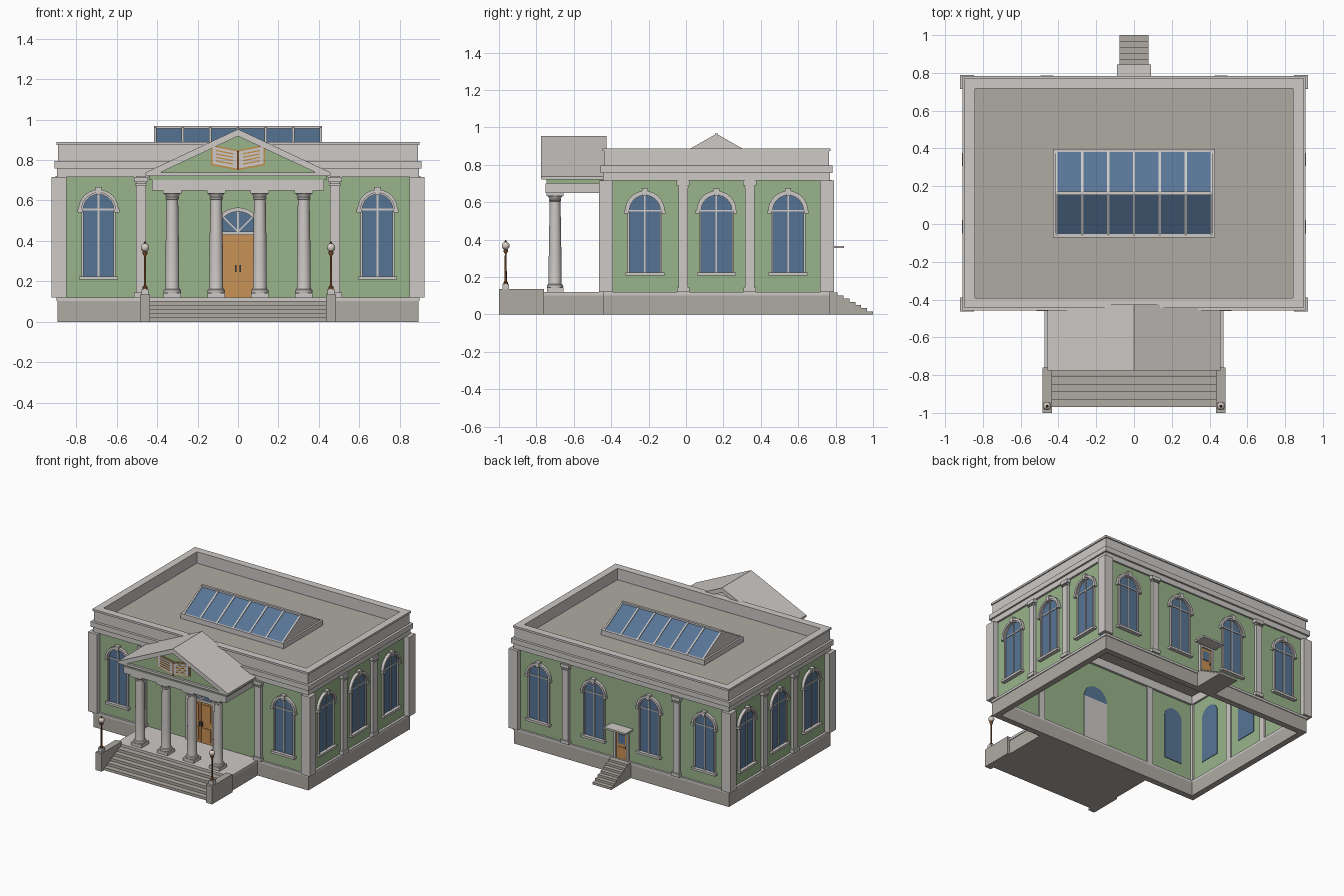
import bpy, bmesh, math
from mathutils import Matrix

if "Cube" in bpy.data.objects:
    bpy.data.objects.remove(bpy.data.objects["Cube"])

def mat(name, r, g, b):
    m = bpy.data.materials.new(name)
    m.diffuse_color = (r, g, b, 1)
    m.use_nodes = True
    m.node_tree.nodes["Principled BSDF"].inputs["Base Color"].default_value = m.diffuse_color
    return m

GREEN = mat("wall_green", .32, .455, .255)
TRIM = mat("light_stone", .61, .585, .565)
STONE = mat("grey_stone", .43, .40, .365)
GLASS = mat("blue_glass", .095, .175, .30)
WOOD = mat("door_wood", .58, .285, .09)
BROWN = mat("brown_metal", .19, .07, .02)
GOLD = mat("gold", .55, .27, .06)
DARK = mat("dark_metal", .10, .10, .12)
GLOBE = mat("lamp_globe", .68, .62, .56)
I = Matrix.Identity(4)
CY, HX, HY = .163, .88, .593          # building centre and wall half sizes

def finish(name, bm, m, M=I):
    bmesh.ops.recalc_face_normals(bm, faces=bm.faces)
    bm.transform(M)
    me = bpy.data.meshes.new(name)
    bm.to_mesh(me)
    bm.free()
    me.materials.append(m)
    ob = bpy.data.objects.new(name, me)
    bpy.context.collection.objects.link(ob)
    return ob

def prism(name, pts, y0, y1, m, M=I):
    """Outline in x,z pushed from y0 to y1."""
    bm = bmesh.new()
    a = [bm.verts.new((x, y0, z)) for x, z in pts]
    b = [bm.verts.new((x, y1, z)) for x, z in pts]
    bm.faces.new(a)
    bm.faces.new(b[::-1])
    for i in range(len(pts)):
        j = (i + 1) % len(pts)
        bm.faces.new((a[i], b[i], b[j], a[j]))
    return finish(name, bm, m, M)

def box(name, x0, x1, y0, y1, z0, z1, m, M=I):
    return prism(name, [(x0, z0), (x1, z0), (x1, z1), (x0, z1)], y0, y1, m, M)

def ring(name, hx, hy, t, z0, z1, m):
    """Rectangular hollow band round the building."""
    bm = bmesh.new()
    L = [[bm.verts.new((sx * (hx - d), CY + sy * (hy - d), z))
          for sx, sy in ((-1, -1), (1, -1), (1, 1), (-1, 1))]
         for d, z in ((0, z0), (0, z1), (t, z1), (t, z0))]
    for k in range(4):
        for i in range(4):
            j, n = (i + 1) % 4, (k + 1) % 4
            bm.faces.new((L[k][i], L[k][j], L[n][j], L[n][i]))
    return finish(name, bm, m)

def lathe(name, prof, x, y, m, n=24):
    bm = bmesh.new()
    R = [[bm.verts.new((x + r * math.cos(2 * math.pi * i / n), y + r * math.sin(2 * math.pi * i / n), z))
          for i in range(n)] for r, z in prof]
    for a, b in zip(R, R[1:]):
        for i in range(n):
            bm.faces.new((a[i], a[(i + 1) % n], b[(i + 1) % n], b[i]))
    bm.faces.new(R[0])
    bm.faces.new(R[-1])
    ob = finish(name, bm, m)
    for p in ob.data.polygons:
        p.use_smooth = len(p.vertices) == 4
    bpy.context.view_layer.objects.active = ob
    ob.select_set(True)
    bpy.ops.object.shade_smooth_by_angle(angle=math.radians(35))
    ob.select_set(False)

def arc(u, z, r, n=16):
    return [(u + r * math.cos(math.pi * i / n), z + r * math.sin(math.pi * i / n)) for i in range(n + 1)]

def arch(u, r, z0, zs):
    return [(u + r, z0)] + arc(u, zs, r) + [(u - r, z0)]

def side(k):
    """Local frame of a wall: x along it, -y outward, y = 0 on its face."""
    return (Matrix.Translation((0, CY, 0)) @ Matrix.Rotation(k * math.pi / 2, 4, 'Z')
            @ Matrix.Translation((0, -(HX if k % 2 else HY), 0)))

def window(M, u, r):
    zs, z0 = .555, .225
    prism("window_glass", arch(u, r, z0, zs), -.004, .024, GLASS, M)
    prism("window_frame", arch(u, r + .01, z0, zs) + arch(u, r, z0, zs)[::-1], -.014, .0, TRIM, M)
    prism("window_hood", arc(u, zs, r + .024) + arc(u, zs, r + .008)[::-1], -.022, .0, TRIM, M)
    prism("keystone", [(u - .011, zs + r - .003), (u + .011, zs + r - .003), (u + .017, zs + r + .036),
                       (u - .017, zs + r + .036)], -.028, 0, TRIM, M)
    box("window_sill", u - r - .022, u + r + .022, -.028, 0, .208, .225, TRIM, M)
    box("mullion", u - .004, u + .004, -.010, 0, z0, zs + r, TRIM, M)
    box("transom", u - r, u + r, -.009, 0, zs - .004, zs + .004, TRIM, M)
    for s in (-1, 1):
        c = u + s * (r + .017)
        box("hood_stop", c - .012, c + .012, -.024, 0, zs - .015, zs + .002, TRIM, M)

def pilaster(M, u):
    box("pilaster_shaft", u - .025, u + .025, -.022, .03, .12, .72, TRIM, M)
    for n, z0, z1, w in (("base", .12, .145, .034), ("cap", .69, .716, .035), ("neck", .675, .683, .029)):
        box("pilaster_" + n, u - w, u + w, -.03, .01, z0, z1, TRIM, M)

# Main shell: plinth, walls, entablature, parapet, roof deck
ring("plinth", .893, .603, .045, 0, .102, STONE)
ring("plinth_cap", .898, .608, .05, .102, .12, TRIM)
ring("walls", HX, HY, .02, .12, .72, GREEN)
ring("frieze", .895, .606, .05, .716, .757, TRIM)
ring("cornice", .908, .62, .06, .757, .795, TRIM)
ring("parapet", .89, .601, .043, .795, .873, TRIM)
ring("parapet_cap", .898, .609, .055, .873, .888, TRIM)
box("roof_deck", -.86, .86, CY - .57, CY + .57, .78, .80, STONE)
for sx in (-1, 1):
    for yc in (-.427, .753):
        box("corner_pilaster", sx * .885 - .037, sx * .885 + .037, yc - .037, yc + .037, .12, .716, TRIM)

# Windows and pilasters on each wall
layout = {0: ([-.69, .69], [-.48, .48], .075), 1: ([-.383, 0, .383], [-.178, .178], .082),
          2: ([-.69, -.23, .23, .69], [-.46, .46], .078), 3: ([-.383, 0, .383], [-.178, .178], .082)}
for k, (wins, pils, r) in layout.items():
    for u in wins:
        window(side(k), u, r)
    for u in pils:
        pilaster(side(k), u)

# Main entrance with fanlight
F = side(0)
box("door_backing", -.10, .10, .002, .024, .12, .445, TRIM, F)
prism("fanlight", arc(0, .445, .10), -.004, .024, GLASS, F)
prism("door_surround", arch(0, .12, .12, .445) + arch(0, .10, .12, .445)[::-1], -.02, 0, TRIM, F)
box("door_lintel", -.10, .10, -.016, 0, .428, .446, TRIM, F)
for a in (45, 90, 135):
    R = Matrix.Translation((0, 0, .445)) @ Matrix.Rotation(math.radians(90 - a), 4, 'Y')
    box("fanlight_bar", -.004, .004, -.01, 0, 0, .10, TRIM, F @ R)
for s in (-1, 1):
    x = s * .05
    box("door_leaf", x - .049, x + .049, -.006, .002, .12, .428, WOOD, F)
    for z0, z1 in ((.14, .235), (.285, .41)):
        box("door_panel", x - .032, x + .032, -.011, -.006, z0, z1, WOOD, F)
    box("door_handle", s * .011 - .004, s * .011 + .004, -.02, -.006, .245, .28, DARK, F)

# Back door, canopy and steps
B = side(2)
box("back_door", -.045, .045, -.006, .024, .12, .325, WOOD, B)
box("back_door_glass", -.028, .028, -.010, -.006, .235, .305, GLASS, B)
box("back_door_panel", -.028, .028, -.010, -.006, .14, .21, WOOD, B)
for s in (-1, 1):
    box("back_door_jamb", s * .052 - .008, s * .052 + .008, -.018, 0, .12, .34, TRIM, B)
box("back_door_head", -.06, .06, -.018, 0, .325, .34, TRIM, B)
box("back_handle", .032, .039, -.016, -.006, .21, .225, DARK, B)
box("back_canopy", -.09, .09, -.089, 0, .354, .367, TRIM, B)
n = 7
pts = [(.76, 0), (.76, .118)]
for i in range(n):
    z, y = .118 * (n - i) / n, .81 + .19 * i / (n - 1)
    pts += [(y, z), (y, .118 * (n - 1 - i) / n)]
prism("back_steps", pts[:-1] + [(1.0, 0)], -.078, .078, STONE, Matrix.Rotation(math.pi / 2, 4, 'Z'))

# Porch floor, front steps and cheek walls
box("porch_base", -.47, .47, -.765, -.43, 0, .102, STONE)
box("porch_floor", -.475, .475, -.77, -.42, .102, .12, TRIM)
for i in range(5):
    box("front_step", -.44, .44, -.81 - .04 * i, -.76, 0, .1 - .02 * i, STONE)
for s in (-1, 1):
    x = s * .46
    box("cheek_wall", x - .025, x + .025, -1.0, -.76, 0, .135, STONE)
    # Lamp post
    box("lamp_base", x - .018, x + .018, -.982, -.946, .135, .163, TRIM)
    lathe("lamp_post", [(.012, .163), (.012, .172), (.006, .18), (.005, .325), (.013, .338), (.013, .348)], x, -.964, BROWN, 12)
    lathe("lamp_globe", [(max(.002, .021 * math.sin(t * math.pi / 10)), .367 - .021 * math.cos(t * math.pi / 10))
                         for t in range(11)], x, -.964, GLOBE, 16)
    lathe("lamp_finial", [(.008, .385), (.006, .39), (.002, .398)], x, -.964, BROWN, 8)

# Columns
for x in (-.325, -.108, .108, .325):
    box("column_block", x - .044, x + .044, -.744, -.656, .12, .143, TRIM)
    lathe("column", [(.042, .143), (.044, .15), (.042, .158), (.036, .162), (.034, .172), (.034, .3), (.029, .605),
                     (.033, .608), (.033, .614), (.03, .617), (.031, .622), (.042, .636)], x, -.70, TRIM)
    box("column_cap", x - .046, x + .046, -.746, -.654, .634, .652, TRIM)

# Portico entablature and pediment
box("portico_beam", -.425, .425, -.752, -.43, .65, .70, TRIM)
box("portico_frieze", -.438, .438, -.745, -.43, .70, .723, GREEN)
box("pediment_base", -.455, .455, -.772, -.44, .721, .738, TRIM)
prism("pediment_roof", [(-.458, .738), (0, .953), (.458, .738), (.458, .723), (.40, .731), (0, .918),
                        (-.40, .731), (-.458, .723)], -.775, -.425, TRIM)
prism("tympanum", [(-.40, .733), (.40, .733), (0, .925)], -.755, -.735, GREEN)
# Open book relief
for s in (-1, 1):
    def page(a, b, z0, z1):
        d = lambda x: -.025 * (1 - x / .13)
        return [(s * a, z0 + d(a)), (s * b, z0 + d(b)), (s * b, z1 + d(b)), (s * a, z1 + d(a))]
    prism("book_cover", page(0, .134, .774, .874), -.762, -.755, GOLD)
    prism("book_page", page(.003, .127, .782, .867), -.769, -.762, TRIM)
    for i in range(4):
        z = .797 + .017 * i
        prism("book_line", page(.025, .108, z, z + .006), -.772, -.769, GOLD)
box("book_spine", -.004, .004, -.772, -.755, .752, .845, BROWN)

# Roof skylight
S = Matrix.Translation((0, CY, 0)) @ Matrix.Rotation(math.pi / 2, 4, 'Z')
box("skylight_curb", -.43, .43, CY - .234, CY + .234, .80, .838, TRIM)
prism("skylight_glass", [(-.217, .838), (.217, .838), (0, .96)], -.41, .41, GLASS, S)
for i in range(7):
    x = (i - 3) * .1367
    w = .006
    prism("skylight_bar", [(-.224, .838), (.224, .838), (0, .966)], x - w, x + w, TRIM, S)
box("skylight_ridge", -.416, .416, CY - .009, CY + .009, .955, .968, TRIM)
